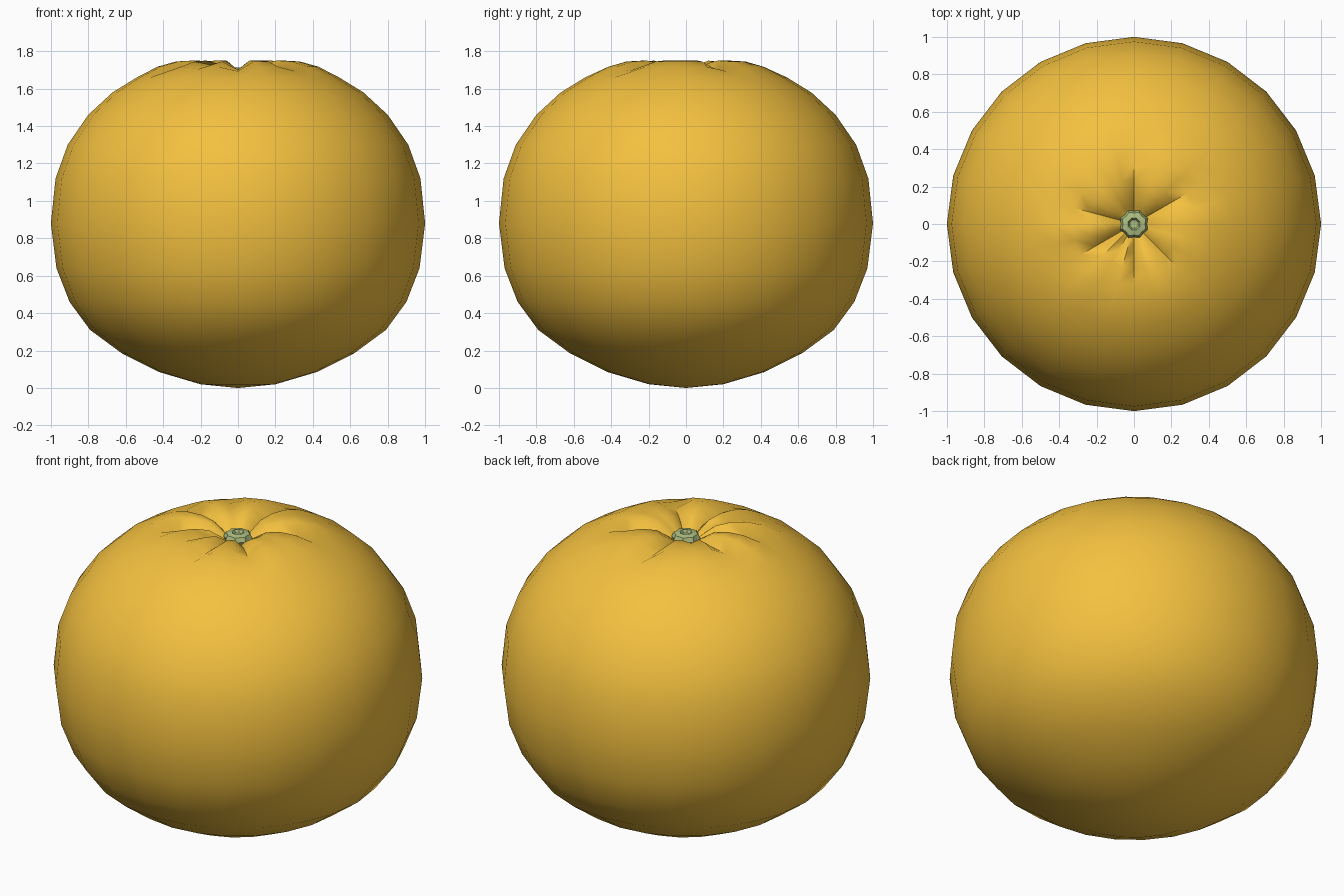
import bpy, bmesh, math

if "Cube" in bpy.data.objects:
    bpy.data.objects.remove(bpy.data.objects["Cube"])

SEG = 24


def material(name, color):
    m = bpy.data.materials.new(name)
    m.diffuse_color = color
    m.use_nodes = True
    m.node_tree.nodes["Principled BSDF"].inputs["Base Color"].default_value = m.diffuse_color
    return m


def lathe(name, profile, seg, mat, angle, shape=None):
    """Revolve (radius, z) pairs; end radii of 0 become poles."""
    bm = bmesh.new()
    rings = []
    for r, z in profile:
        if r == 0:
            rings.append([bm.verts.new((0, 0, z))] * seg)
            continue
        ring = []
        for i in range(seg):
            a = 2 * math.pi * i / seg
            rr, zz = shape(i, r, z) if shape else (r, z)
            ring.append(bm.verts.new((rr * math.cos(a), rr * math.sin(a), zz)))
        rings.append(ring)
    for lo, hi in zip(rings, rings[1:]):
        for i in range(seg):
            j = (i + 1) % seg
            bm.faces.new(dict.fromkeys((lo[i], lo[j], hi[j], hi[i])))
    bmesh.ops.recalc_face_normals(bm, faces=bm.faces)
    me = bpy.data.meshes.new(name)
    bm.to_mesh(me)
    bm.free()
    me.materials.append(mat)
    ob = bpy.data.objects.new(name, me)
    bpy.context.collection.objects.link(ob)
    bpy.ops.object.select_all(action='DESELECT')
    bpy.context.view_layer.objects.active = ob
    ob.select_set(True)
    bpy.ops.object.shade_smooth_by_angle(angle=math.radians(angle))
    return ob


# Radial creases around the stem: column index -> depth
grooves = {2: 0.05, 6: 0.06, 9: 0.02, 11: 0.05, 14: 0.06, 16: 0.03, 18: 0.05, 21: 0.05}


def crease(i, r, z):
    if z > 1.5 and r < 0.5:
        fade = math.sin(math.pi * min(1, max(0, (r - 0.03) / 0.45))) ** 0.7
        z -= grooves.get(i, 0) * fade
    return r, z


# Fruit body with a sunken crown
body = [(0, 0), (0.2, 0.02), (0.42, 0.085), (0.62, 0.185), (0.79, 0.31),
        (0.90, 0.46), (0.97, 0.64), (1.0, 0.88), (0.975, 1.12), (0.91, 1.30),
        (0.80, 1.46), (0.67, 1.58), (0.54, 1.66), (0.43, 1.717), (0.33, 1.745),
        (0.24, 1.75), (0.16, 1.735), (0.09, 1.69), (0.04, 1.65), (0, 1.64)]
lathe("fruit_body", body, SEG, material("peel", (0.90, 0.53, 0.05, 1)), 60, crease)

# Little lobed green stem button with a hollow centre
stem = [(0, 1.63), (0.06, 1.64), (0.08, 1.68), (0.068, 1.705),
        (0.035, 1.712), (0.025, 1.695), (0, 1.69)]


def lobes(i, r, z):
    return r * (1.0 if i % 2 else 0.87), z


lathe("stem_button", stem, 16, material("stem_green", (0.42, 0.52, 0.22, 1)), 40, lobes)
